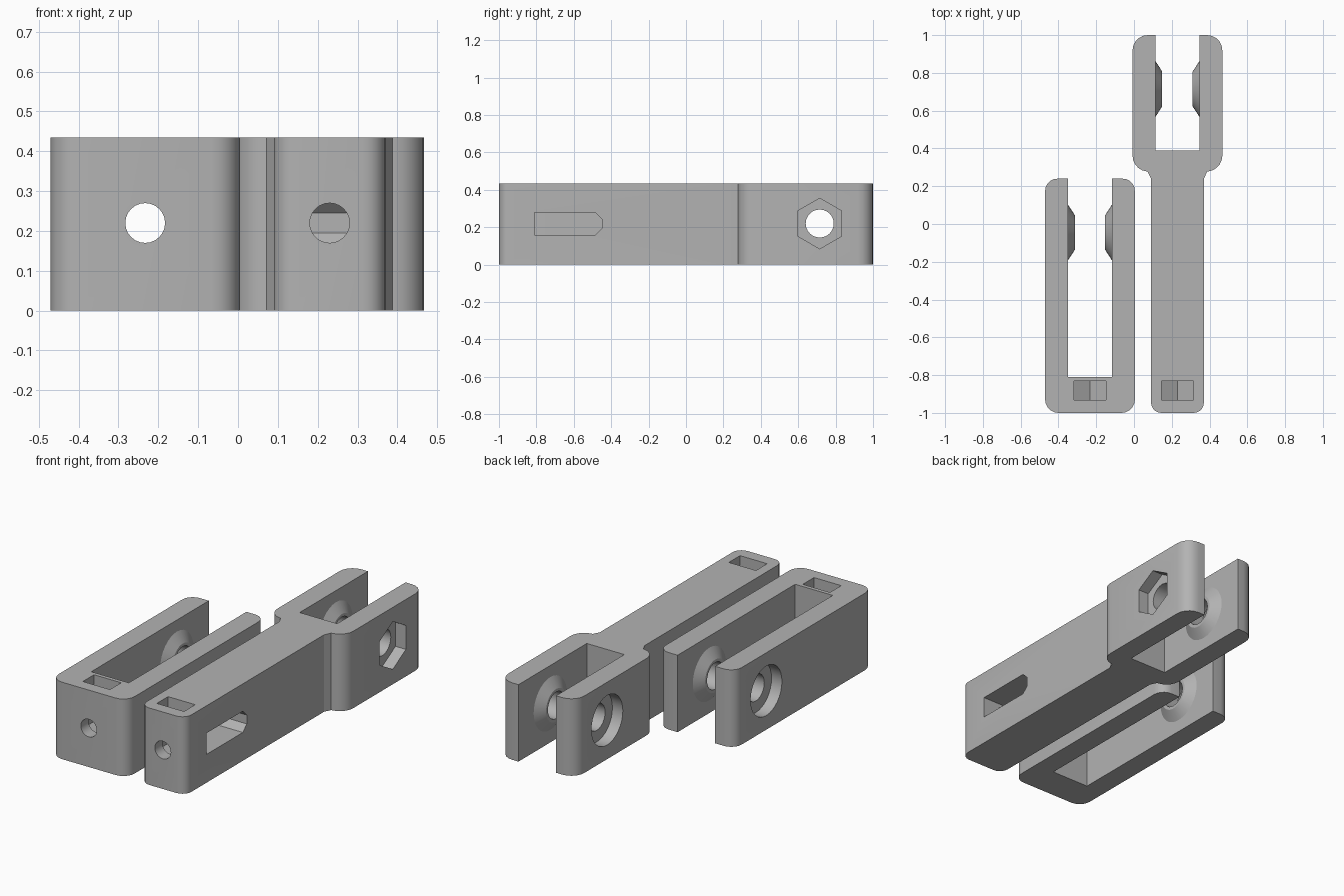
import bpy, bmesh, math
from mathutils import Vector

cube = bpy.data.objects.get("Cube")
if cube:
    bpy.data.objects.remove(cube)

HEIGHT, MID = 0.435, 0.22
SLOT = 0.1175  # half width of the fork slot
WIDE = 0.2375  # half width of the fork

grey = bpy.data.materials.new("plain grey")
grey.use_nodes = True
grey.diffuse_color = (0.45, 0.45, 0.45, 1)
grey.node_tree.nodes["Principled BSDF"].inputs["Base Color"].default_value = grey.diffuse_color


def rounded(half, cx, steps=5):
    """Mirror half an outline of (x, y, corner radius) and round its corners."""
    pts = half + [(-x, y, r) for x, y, r in reversed(half)]
    out = []
    for i, (x, y, r) in enumerate(pts):
        p = Vector((x + cx, y))
        if not r:
            out.append(p)
            continue
        a, b = (Vector((q[0] + cx, q[1])) for q in (pts[i - 1], pts[(i + 1) % len(pts)]))
        d1, d2 = (a - p).normalized() * r, (b - p).normalized() * r
        for k in range(steps + 1):
            t = math.pi / 2 * k / steps
            out.append(p + d1 * (1 - math.sin(t)) + d2 * (1 - math.cos(t)))
    return out


def ngon(u, v, r, n):
    return [(u + r * math.sin(math.tau * k / n), v + r * math.cos(math.tau * k / n)) for k in range(n)]


def prism(name, outline, axis, lo, hi):
    """Extrude a flat outline along x, y or z."""
    place = {"x": lambda u, v, w: (w, u, v),
             "y": lambda u, v, w: (u, w, v),
             "z": lambda u, v, w: (u, v, w)}[axis]
    bm = bmesh.new()
    face = bm.faces.new([bm.verts.new(place(u, v, lo)) for u, v in outline])
    new = bmesh.ops.extrude_face_region(bm, geom=[face])["geom"]
    verts = [g for g in new if isinstance(g, bmesh.types.BMVert)]
    bmesh.ops.translate(bm, verts=verts, vec=place(0, 0, hi - lo))
    bmesh.ops.recalc_face_normals(bm, faces=bm.faces)
    mesh = bpy.data.meshes.new(name)
    bm.to_mesh(mesh)
    bm.free()
    obj = bpy.data.objects.new(name, mesh)
    bpy.context.collection.objects.link(obj)
    return obj


def combine(body, tool, operation):
    bpy.context.view_layer.objects.active = body
    mod = body.modifiers.new("combine", "BOOLEAN")
    mod.object, mod.operation, mod.solver = tool, operation, "EXACT"
    bpy.ops.object.modifier_apply(modifier=mod.name)
    bpy.data.objects.remove(tool)


def cut(body, outline, axis, lo, hi):
    combine(body, prism("cutter", outline, axis, lo, hi), "DIFFERENCE")


def pivot(body, cx, y):
    """Conical bosses inside the fork, bolt hole, nut pocket and head recess."""
    for side in (-1, 1):
        bpy.ops.mesh.primitive_cone_add(
            vertices=32, radius1=0.185, radius2=0.092, depth=0.06,
            location=(cx + side * (SLOT - 0.007), y, MID),
            rotation=(0, -side * math.pi / 2, 0))
        combine(body, bpy.context.object, "UNION")
    cut(body, ngon(y, MID, 0.075, 24), "x", cx - 0.3, cx + 0.3)
    cut(body, ngon(y, MID, 0.135, 6), "x", cx + WIDE - 0.065, cx + 0.3)
    cut(body, ngon(y, MID, 0.14, 32), "x", cx - 0.3, cx - WIDE + 0.065)


def end_bolt(body, cx):
    """Front bolt hole and the nut slot dropped in from the top."""
    cut(body, ngon(cx, MID, 0.05, 24), "y", -1.1, -0.75)
    w, low = 0.085, MID - 0.05
    cut(body, [(cx, low - 0.05), (cx + w, low), (cx + w, 0.5), (cx - w, 0.5), (cx - w, low)],
        "y", -0.932, -0.832)


def finish(body):
    body.data.materials.clear()
    body.data.materials.append(grey)
    for face in body.data.polygons:
        face.material_index = 0
    bpy.ops.object.select_all(action="DESELECT")
    body.select_set(True)
    bpy.context.view_layer.objects.active = body
    bpy.ops.object.shade_smooth_by_angle(angle=math.radians(25))


# Long fork
cx = -0.233
half = [(WIDE, -1, 0.07), (WIDE, 0.24, 0.065), (SLOT, 0.24, 0), (SLOT, -0.81, 0)]
fork = prism("long_fork", rounded(half, cx), "z", 0, HEIGHT)
pivot(fork, cx, -0.045)
end_bolt(fork, cx)
finish(fork)

# Tongue with a short fork at its back
cx = 0.23
half = [(0.14, -1, 0.055), (0.14, 0.24, 0), (0.158, 0.278, 0), (WIDE, 0.285, 0.075),
        (WIDE, 1, 0.08), (SLOT, 1, 0), (SLOT, 0.39, 0)]
tongue = prism("tongue_fork", rounded(half, cx), "z", 0, HEIGHT)
pivot(tongue, cx, 0.715)
end_bolt(tongue, cx)
# Sideways window with a chamfered end
cut(tongue, [(-0.81, 0.16), (-0.485, 0.16), (-0.45, 0.195), (-0.45, 0.245), (-0.485, 0.28), (-0.81, 0.28)],
    "x", 0, 0.5)
finish(tongue)
